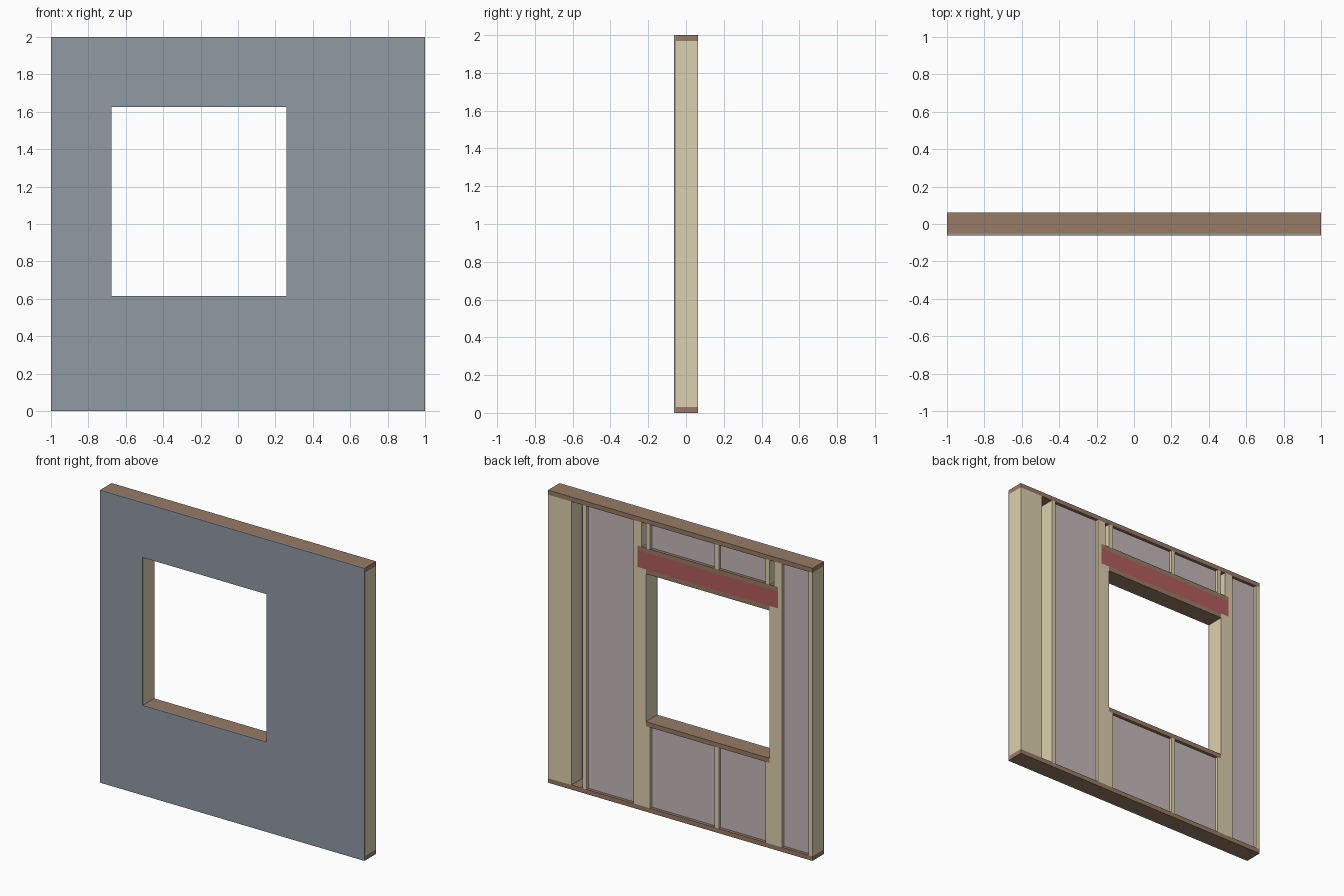
import bpy, bmesh

if "Cube" in bpy.data.objects:
    bpy.data.objects.remove(bpy.data.objects["Cube"])

S = 1 / 48            # one inch: the wall is 96 in = 2 units
T, D = 1.5, 5.5       # lumber thickness and depth
SHEATH = 0.5          # sheathing thickness
Y0, Y1 = -2.5, 3.0    # lumber front and back faces (inches)
W = H = 96
OX0, OX1, OZ0, OZ1 = 15.5, 60.5, 29.5, 78.0   # window opening, x from left end


def material(name, rgb):
    m = bpy.data.materials.new(name)
    m.diffuse_color = (*rgb, 1)
    m.use_nodes = True
    m.node_tree.nodes["Principled BSDF"].inputs["Base Color"].default_value = m.diffuse_color
    return m


STUD = material("stud_wood", (0.72, 0.63, 0.42))
PLATE = material("plate_wood", (0.31, 0.20, 0.13))
RED = material("header_red", (0.45, 0.11, 0.11))
BATT = material("insulation", (0.56, 0.48, 0.49))
PANEL = material("sheathing_grey", (0.28, 0.32, 0.37))


def finish(name, bm, mat):
    bmesh.ops.recalc_face_normals(bm, faces=bm.faces)
    me = bpy.data.meshes.new(name)
    bm.to_mesh(me)
    bm.free()
    me.materials.append(mat)
    ob = bpy.data.objects.new(name, me)
    bpy.context.collection.objects.link(ob)
    return ob


def box(name, x0, x1, z0, z1, mat, y0=Y0, y1=Y1):
    """Box in inches, x measured from the left end of the wall."""
    bm = bmesh.new()
    bmesh.ops.create_cube(bm, size=1)
    for v in bm.verts:
        v.co.x = ((x0 if v.co.x < 0 else x1) - W / 2) * S
        v.co.y = (y0 if v.co.y < 0 else y1) * S
        v.co.z = (z0 if v.co.z < 0 else z1) * S
    return finish(name, bm, mat)


def stud(name, x, z0=T, z1=H - T):
    box(name, x, x + T, z0, z1, STUD)


# Sheathing panel with window hole
bm = bmesh.new()
def ring(x0, x1, z0, z1):
    return [bm.verts.new(((x - W / 2) * S, (Y0 - SHEATH) * S, z * S))
            for x, z in ((x0, z0), (x1, z0), (x1, z1), (x0, z1))]
outer, inner = ring(0, W, 0, H), ring(OX0, OX1, OZ0, OZ1)
for i in range(4):
    j = (i + 1) % 4
    bm.faces.new((outer[i], outer[j], inner[j], inner[i]))
ext = bmesh.ops.extrude_face_region(bm, geom=bm.faces[:], use_keep_orig=True)
bmesh.ops.translate(bm, vec=(0, SHEATH * S, 0),
                    verts=[g for g in ext["geom"] if isinstance(g, bmesh.types.BMVert)])
finish("sheathing", bm, PANEL)

# Bottom and top plates
box("bottom_plate", 0, W, 0, T, PLATE)
box("top_plate", 0, W, H - T, H, PLATE)

# End stud, common stud, and corner post of two studs plus a flat backer
stud("left_end_stud", 0)
COMMON = 82.0
stud("common_stud", COMMON)
stud("corner_inner_stud", W - 2 * T - D)
stud("corner_end_stud", W - T)
box("corner_backer", W - T - D, W - T, T, H - T, STUD, Y1 - T, Y1)

# Header assembly: plate below between jacks, beam and plate above on jacks
HB = OZ1 + T          # beam bottom
HT = HB + D           # beam top
CR = HT + T           # cripples start here
HX0, HX1 = OX0 - 2 * T, OX1 + 2 * T
box("header_bottom_plate", OX0, OX1, OZ1, HB, PLATE)
box("header_beam", HX0, HX1, HB, HT, RED)
box("header_top_plate", HX0, HX1, HT, CR, PLATE)

# Window sill
box("sill_plate", OX0, OX1, OZ0 - T, OZ0, PLATE)

# King studs, double jacks and edge cripples on both sides of the opening
for side, edge, d in (("left", OX0, -1), ("right", OX1, 1)):
    def at(n):        # left x of the n-th stud outward from the opening edge
        return edge + n * T if d > 0 else edge - (n + 1) * T
    stud(side + "_inner_jack", at(0), z1=HB)
    stud(side + "_outer_jack", at(1), z1=HB)
    stud(side + "_king_stud", at(2))
    stud(side + "_header_end_cripple", at(1), z0=CR)
    stud(side + "_upper_cripple", at(-1), z0=CR)
    stud(side + "_lower_cripple", at(-1), z1=OZ0 - T)

# Middle cripples
MID = 34.0
stud("middle_upper_cripple", MID, z0=CR)
stud("middle_lower_cripple", MID, z1=OZ0 - T)

# Insulation batts, slightly recessed from the back
bays = [(T, OX0 - 3 * T, T, H - T), (OX1 + 3 * T, COMMON, T, H - T)]
for x0, x1 in ((OX0 + T, MID), (MID + T, OX1 - T)):
    bays += [(x0, x1, T, OZ0 - T), (x0, x1, CR, H - T)]
for i, bay in enumerate(bays):
    box(f"insulation_batt_{i + 1}", *bay, BATT, Y0, Y1 - 1.0)
